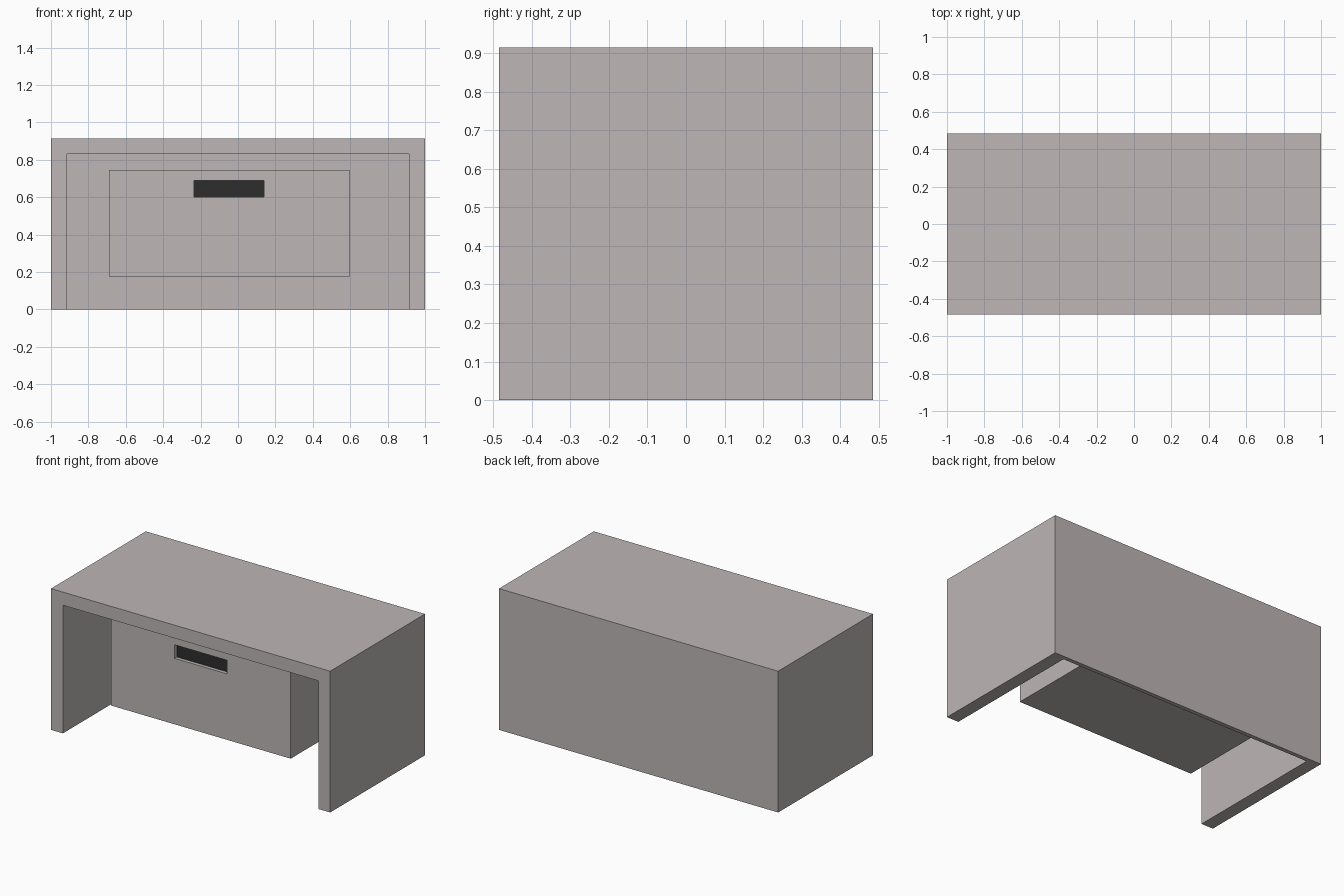
import bpy

if "Cube" in bpy.data.objects:
    bpy.data.objects.remove(bpy.data.objects["Cube"], do_unlink=True)


def material(name, colour):
    mat = bpy.data.materials.new(name)
    mat.use_nodes = True
    mat.diffuse_color = (*colour, 1)
    mat.node_tree.nodes["Principled BSDF"].inputs["Base Color"].default_value = (*colour, 1)
    return mat


def box(name, low, high, mat=None):
    """Axis-aligned box between two opposite corners."""
    bpy.ops.mesh.primitive_cube_add(size=1)
    obj = bpy.context.object
    obj.name = name
    for v in obj.data.vertices:
        v.co = [(a + b) / 2 + c * (b - a) for a, b, c in zip(low, high, v.co)]
    if mat:
        obj.data.materials.append(mat)
    return obj


def carve(target, low, high):
    """Cut a box-shaped hollow out of the target."""
    cutter = box("cutter", low, high)
    cutter.hide_render = True
    mod = target.modifiers.new("hollow", 'BOOLEAN')
    mod.operation = 'DIFFERENCE'
    mod.solver = 'EXACT'
    mod.object = cutter
    bpy.context.view_layer.objects.active = target
    bpy.ops.object.modifier_apply(modifier=mod.name)
    bpy.data.objects.remove(cutter, do_unlink=True)


grey = material("warm grey", (0.51, 0.47, 0.465))
black = material("charcoal", (0.026, 0.026, 0.026))

INNER_BACK = 0.458    # inside of the rear panel
UNIT_FRONT = -0.313   # front of the inner cabinet
SLOT_DEPTH = 0.027

# Outer casing: sides, top and thin rear panel, open at front and below
casing = box("outer_casing", (-1, -0.485, 0), (1, 0.485, 0.915), grey)
carve(casing, (-0.915, -0.7, -0.2), (0.915, INNER_BACK, 0.83))

# Inner cabinet fixed to the rear panel, with a shallow slot in its front
cabinet = box("inner_cabinet", (-0.69, UNIT_FRONT, 0.175), (0.597, INNER_BACK, 0.745), grey)
carve(cabinet, (-0.235, UNIT_FRONT - 0.1, 0.602), (0.14, UNIT_FRONT + SLOT_DEPTH, 0.69))

# Dark plate at the back of the slot
box("slot_panel", (-0.235, UNIT_FRONT + SLOT_DEPTH - 0.004, 0.602),
    (0.14, UNIT_FRONT + SLOT_DEPTH, 0.69), black)
